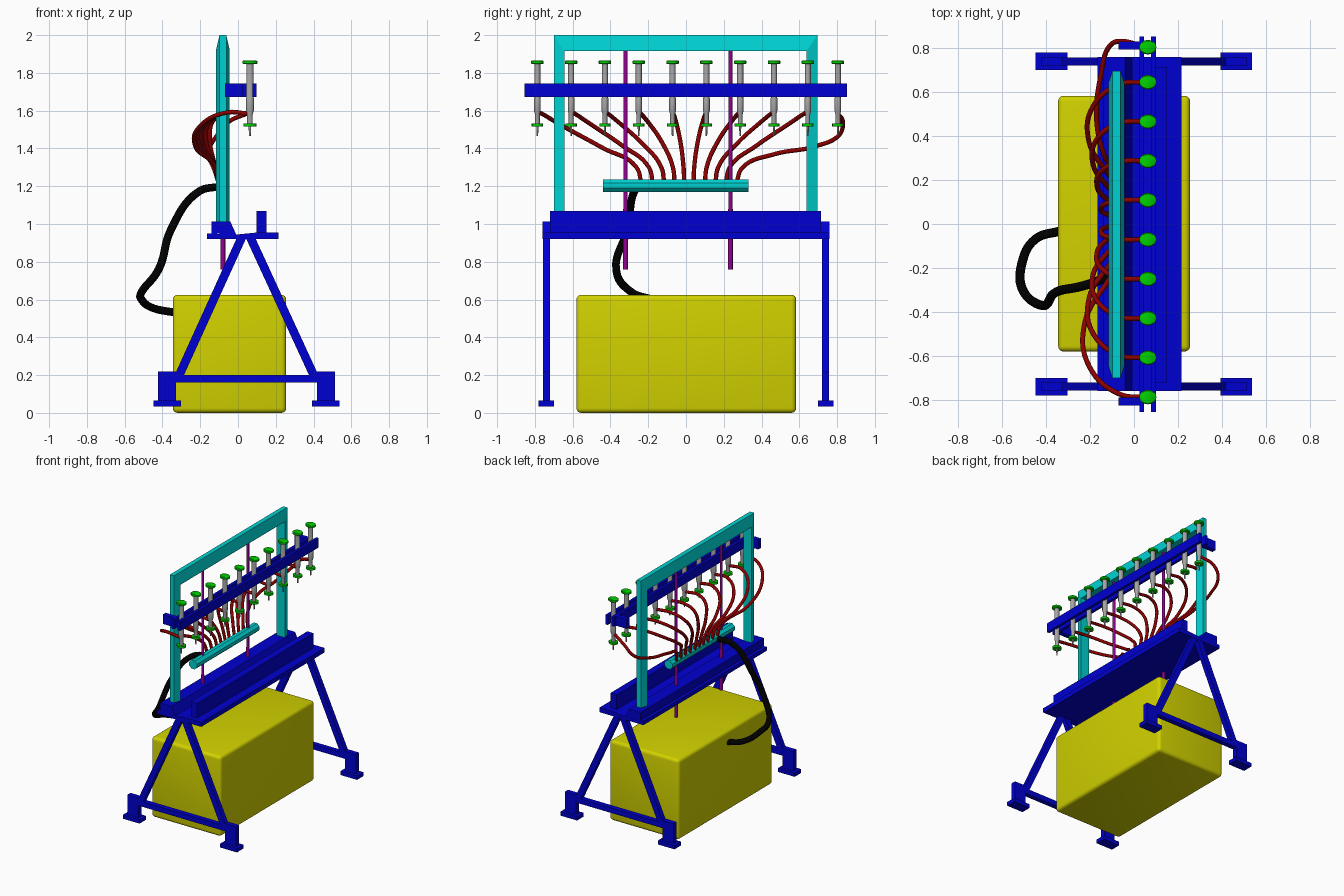
import bpy, bmesh, math

cube = bpy.data.objects.get("Cube")
if cube:
    bpy.data.objects.remove(cube, do_unlink=True)


def material(name, rgb):
    m = bpy.data.materials.new(name)
    m.use_nodes = True
    m.diffuse_color = (*rgb, 1)
    m.node_tree.nodes["Principled BSDF"].inputs["Base Color"].default_value = (*rgb, 1)
    return m


YELLOW = material("tank yellow", (0.64, 0.64, 0))
BLUE = material("stand blue", (0, 0, 0.64))
CYAN = material("frame cyan", (0, 0.64, 0.64))
PURPLE = material("rod purple", (0.3, 0, 0.3))
GREEN = material("cap green", (0, 0.62, 0))
GREY = material("metal grey", (0.38, 0.38, 0.38))
RED = material("tube red", (0.27, 0, 0))
BLACK = material("hose black", (0, 0, 0))


def finish(name, bm, mat, smooth=False):
    bmesh.ops.recalc_face_normals(bm, faces=bm.faces[:])
    me = bpy.data.meshes.new(name)
    bm.to_mesh(me)
    bm.free()
    me.materials.append(mat)
    ob = bpy.data.objects.new(name, me)
    bpy.context.collection.objects.link(ob)
    if smooth:
        bpy.ops.object.select_all(action='DESELECT')
        ob.select_set(True)
        bpy.context.view_layer.objects.active = ob
        bpy.ops.object.shade_smooth_by_angle(angle=math.radians(40))


def box(name, x, y, z, mat, bevel=0):
    """Box from (low, high) ranges on each axis."""
    bm = bmesh.new()
    bmesh.ops.create_cube(bm, size=1)
    for v in bm.verts:
        v.co = [r[0] if c < 0 else r[1] for c, r in zip(v.co, (x, y, z))]
    if bevel:
        bmesh.ops.bevel(bm, geom=bm.edges[:], offset=bevel, segments=4,
                        profile=0.5, affect='EDGES')
    finish(name, bm, mat, bool(bevel))


def prism(name, profile, y, mat):
    """Extrude an (x, z) outline along y."""
    bm = bmesh.new()
    face = bm.faces.new([bm.verts.new((px, y[0], pz)) for px, pz in profile])
    new = bmesh.ops.extrude_face_region(bm, geom=[face])["geom"]
    bmesh.ops.translate(bm, vec=(0, y[1] - y[0], 0),
                        verts=[g for g in new if isinstance(g, bmesh.types.BMVert)])
    finish(name, bm, mat)


def lathe(name, x, y, steps, mat, squash=1):
    """Turned part from (radius, z) pairs, optionally narrowed along y."""
    bm = bmesh.new()
    n, rings = 16, []
    for r, z in steps:
        rings.append([bm.verts.new((x + r * math.cos(math.tau * i / n),
                                    y + squash * r * math.sin(math.tau * i / n), z))
                      for i in range(n)])
    for a, b in zip(rings, rings[1:]):
        for i in range(n):
            bm.faces.new((a[i], a[(i + 1) % n], b[(i + 1) % n], b[i]))
    bm.faces.new(rings[0])
    bm.faces.new(rings[-1])
    finish(name, bm, mat, True)


def tube(name, points, radius, mat):
    """Round tube through the points."""
    cu = bpy.data.curves.new(name, 'CURVE')
    cu.dimensions = '3D'
    cu.bevel_depth = radius
    cu.bevel_resolution = 3
    cu.resolution_u = 8
    cu.use_fill_caps = True
    sp = cu.splines.new('BEZIER')
    sp.bezier_points.add(len(points) - 1)
    for bp, p in zip(sp.bezier_points, points):
        bp.co = p
        bp.handle_left_type = bp.handle_right_type = 'AUTO'
    cu.materials.append(mat)
    ob = bpy.data.objects.new(name, cu)
    bpy.context.collection.objects.link(ob)
    bpy.ops.object.select_all(action='DESELECT')
    ob.select_set(True)
    bpy.context.view_layer.objects.active = ob
    bpy.ops.object.convert(target='MESH')


# Tank
box("tank", (-0.345, 0.255), (-0.58, 0.583), (0, 0.625), YELLOW, 0.025)

# Trestle at each end of the stand
for end, s in (("front", -1), ("back", 1)):
    yr = sorted((s * 0.72, s * 0.758))
    for side, cx, top in (("right", -0.375, 0.025), ("left", 0.465, 0.06)):
        inner = 1 if cx < 0 else -1
        box(f"{end}_{side}_foot_pad", (cx - 0.072, cx + 0.072), sorted((s * 0.70, s * 0.78)),
            (0.035, 0.065), BLUE)
        box(f"{end}_{side}_foot_block", (cx - 0.048, cx + 0.048), yr, (0.065, 0.22), BLUE)
        foot = cx + inner * 0.055
        prism(f"{end}_{side}_leg", [(foot - 0.025, 0.18), (foot + 0.025, 0.18),
                                    (top + 0.025, 0.94), (top - 0.025, 0.94)], yr, BLUE)
    box(f"{end}_crossbar", (-0.33, 0.42), yr, (0.16, 0.2), BLUE)

# Table top and its two rails
prism("table_plate", [(-0.165, 0.92), (0.215, 0.92), (0.215, 0.955), (0.1, 0.955),
                      (0.0, 0.945), (-0.165, 0.95)], (-0.76, 0.76), BLUE)
prism("right_table_rail", [(-0.14, 0.95), (-0.01, 0.945), (-0.04, 1.012), (-0.14, 1.012)],
      (-0.76, 0.76), BLUE)
box("left_table_rail", (0.097, 0.15), (-0.72, 0.715), (0.95, 1.07), BLUE)

# Portal frame: one chamfered section swept up, across and down
FX = -0.08
section = [(0, -0.018), (0, 0.018), (0.92, 0.036), (1, 0.036), (1, -0.036), (0.92, -0.036)]
bm = bmesh.new()
rings = []
for y0, dy, at_top in ((-0.7, 1, 0), (-0.7, 1, 1), (0.696, -1, 1), (0.696, -1, 0)):
    rings.append([bm.verts.new((FX + w, y0 + dy * 0.057 * d,
                                2 - 0.085 * d if at_top else 1.0)) for d, w in section])
for a, b in zip(rings, rings[1:]):
    for i in range(6):
        j = (i + 1) % 6
        bm.faces.new((a[i], a[j], b[j], b[i]))
bm.faces.new(rings[0])
bm.faces.new(rings[-1])
finish("portal_frame", bm, CYAN)

# Manifold bar
prism("manifold", [(FX + 0.036 * math.cos(math.radians(a)), 1.203 + 0.035 * math.sin(math.radians(a)))
                   for a in range(22, 382, 45)], (-0.44, 0.33), CYAN)

# Hanging rods
for i, y in enumerate((-0.32, 0.235)):
    lathe(f"rod_{i + 1}", FX, y, [(0.0125, 0.76), (0.0125, 1.08), (0.0105, 1.08), (0.0105, 1.93)], PURPLE)

# Paired nozzle rails with end brackets
for name, x in (("right_nozzle_rail", 0.035), ("left_nozzle_rail", 0.088)):
    box(name, (x - 0.011, x + 0.011), (-0.855, 0.853), (1.672, 1.745), BLUE)
for name, y in (("front_bracket", -0.808), ("back_bracket", 0.812)):
    box(name, (-0.07, 0.035), (y - 0.018, y + 0.018), (1.672, 1.745), BLUE)

# Nozzles with caps, and the tubes that feed them
NX = 0.063
ports = [-0.235, -0.175, -0.115, -0.06, -0.01, 0.04, 0.1, 0.155, 0.21, 0.265]
for i, m in enumerate(ports):
    last = i == len(ports) - 1
    y = 0.804 if last else -0.787 + i * 0.179
    lathe(f"nozzle_{i + 1}", NX, y, [(0.005, 1.465), (0.007, 1.52), (0.015, 1.525), (0.015, 1.58),
                                     (0.021, 1.6), (0.021, 1.665), (0.019, 1.67), (0.019, 1.852)],
          GREY, 0.85)
    lathe(f"top_cap_{i + 1}", NX, y, [(0.034, 1.846), (0.039, 1.85), (0.039, 1.862), (0.034, 1.866)],
          GREEN, 0.85)
    lathe(f"lower_ring_{i + 1}", NX, y, [(0.035, 1.515), (0.035, 1.531)], GREEN, 0.85)
    d = y - m
    sag = 0.1 * abs(d)
    bulge = -0.14 - 0.15 * abs(d)   # longer tubes bow further out
    path = [(-0.1, m, 1.21), (-0.12, m + 0.05 * d, 1.3), (bulge, m + 0.38 * d, 1.46 - sag),
            (bulge + 0.02, m + 0.75 * d, 1.555 - sag * 0.7), (-0.06, m + 0.98 * d, 1.59),
            (NX - 0.015, y, 1.585)]
    if last:   # this tube loops round the end
        path = [(-0.1, m, 1.21), (-0.13, 0.3, 1.3), (-0.17, 0.47, 1.37), (-0.15, 0.68, 1.41),
                (-0.11, 0.81, 1.47), (-0.05, 0.83, 1.54), (NX - 0.015, y, 1.585)]
    tube(f"feed_tube_{i + 1}", path, 0.0115, RED)

# Supply hose from tank to manifold
tube("supply_hose", [(-0.09, -0.23, 1.2), (-0.21, -0.275, 1.17), (-0.355, -0.31, 0.97),
                     (-0.42, -0.37, 0.76), (-0.51, -0.29, 0.64), (-0.51, -0.18, 0.6),
                     (-0.45, -0.07, 0.555), (-0.33, -0.03, 0.53)], 0.021, BLACK)
